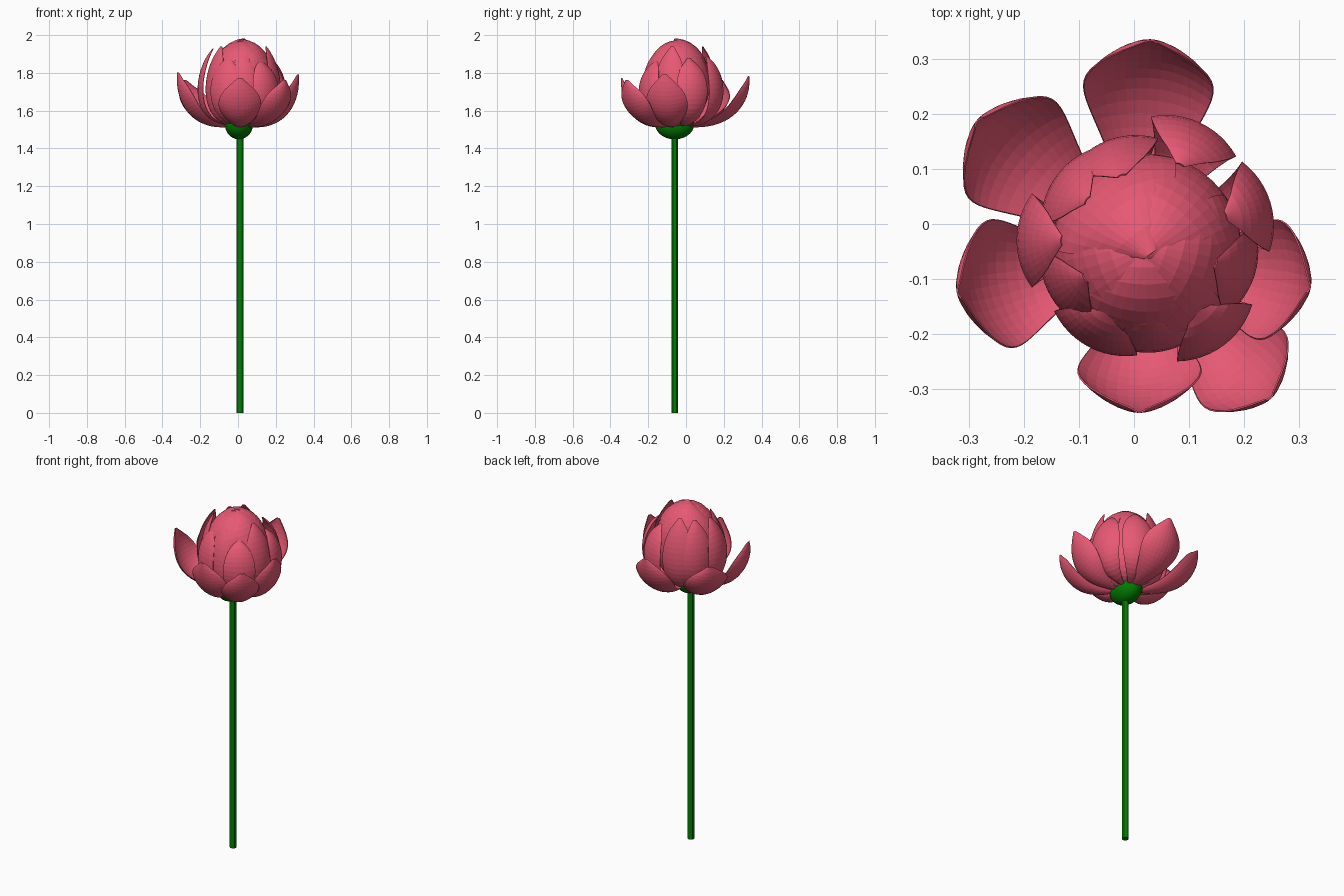
import bpy, bmesh, math
from mathutils import Vector, geometry

if "Cube" in bpy.data.objects:
    bpy.data.objects.remove(bpy.data.objects["Cube"])


def material(name, rgb):
    m = bpy.data.materials.new(name)
    m.use_nodes = True
    m.diffuse_color = (*rgb, 1)
    m.node_tree.nodes["Principled BSDF"].inputs["Base Color"].default_value = (*rgb, 1)
    return m


PINK = material("petal pink", (0.8, 0.1, 0.175))
GREEN = material("stem green", (0.0, 0.21, 0.0))


def petal(name, azimuth, centre, path, half_width, cup, fullness, rows=18, cols=12):
    """Sweep a cupped arc along a bezier in the (radius, height) plane."""
    a = math.radians(azimuth)
    out, side = Vector((math.cos(a), math.sin(a), 0)), Vector((-math.sin(a), math.cos(a), 0))
    p0, p1, p2, p3 = (Vector((r, z, 0)) for r, z in path)
    line = geometry.interpolate_bezier(p0, p1, p2, p3, rows + 1)
    line[-1] = line[-1] + (line[-1] - line[-2]).normalized() * 0.012
    cup = math.radians(cup)
    bm = bmesh.new()
    grid = []
    for i, p in enumerate(line):
        t = (line[min(i + 1, rows)] - line[max(i - 1, 0)]).normalized()
        inward = Vector((-t.y, t.x, 0))
        s = i / rows
        w = half_width * max(math.sin(math.pi * s ** fullness), 0.02) ** 0.6
        row = []
        for j in range(cols + 1):
            v = (2 * j / cols - 1) * cup
            q = p + inward * (w * (1 - math.cos(v)) / math.sin(cup))
            pos = out * q.x + side * (w * math.sin(v) / math.sin(cup))
            row.append(bm.verts.new((pos.x + centre[0], pos.y + centre[1], q.y)))
        grid.append(row)
    for i in range(rows):
        for j in range(cols):
            bm.faces.new((grid[i][j], grid[i][j + 1], grid[i + 1][j + 1], grid[i + 1][j]))
    mesh = bpy.data.meshes.new(name)
    bm.to_mesh(mesh)
    bm.free()
    mesh.materials.append(PINK)
    ob = bpy.data.objects.new(name, mesh)
    bpy.context.collection.objects.link(ob)
    mod = ob.modifiers.new("thickness", "SOLIDIFY")
    mod.thickness = 0.003
    mod.offset = 0


# Open outer petals: azimuth, reach, half width, tip height
OUTER = [(87, 0.395, 0.118, 1.77), (140, 0.385, 0.118, 1.75), (191, 0.337, 0.118, 1.79),
         (270, 0.282, 0.112, 1.76), (313, 0.35, 0.1, 1.75), (350, 0.315, 0.11, 1.78)]
for k, (az, reach, hw, tip) in enumerate(OUTER):
    path = [(0.03, 1.52), (reach * 0.7, 1.48), (reach * 1.02, 1.62), (reach, tip)]
    petal(f"outer_petal_{k + 1}", az, (0.01, -0.06), path, hw, 48, 1.5)

# Upright middle petals: azimuth, bulge radius, tip height
MIDDLE = [(17, 0.24, 1.87), (65, 0.238, 1.88), (110, 0.195, 1.93), (145, 0.2, 1.92),
          (180, 0.235, 1.92), (212, 0.2, 1.93), (242, 0.22, 1.88), (275, 0.205, 1.9),
          (307, 0.24, 1.86), (342, 0.21, 1.93)]
for k, (az, r, tip) in enumerate(MIDDLE):
    path = [(0.03, 1.52), (r * 1.2, 1.5), (r * 1.13, 1.8), (r * 0.68, tip)]
    petal(f"middle_petal_{k + 1}", az, (0.02, -0.03), path, 0.085, 36, 1.3)

# Closed inner petals forming the dome
for k in range(5):
    path = [(0.03, 1.53), (0.23, 1.54), (0.215, 1.97), (0.0, 1.968 + 0.003 * k)]
    petal(f"inner_petal_{k + 1}", 198 + 72 * k, (0.023, -0.045), path, 0.135, 50, 1.3)

# Tight heart of the bud
for k in range(3):
    path = [(0.02, 1.53), (0.18, 1.56), (0.18, 1.95), (0.0, 1.95)]
    petal(f"heart_petal_{k + 1}", 30 + 120 * k, (0.02, -0.04), path, 0.12, 60, 1.3)

# Green cup under the bloom
bpy.ops.mesh.primitive_uv_sphere_add(segments=24, ring_count=14, radius=1, location=(0.005, -0.06, 1.53))
cup = bpy.context.object
cup.name = "flower_cup"
cup.scale = (0.075, 0.104, 0.082)
bpy.ops.object.shade_smooth()
cup.data.materials.append(GREEN)

# Stem
bpy.ops.mesh.primitive_cylinder_add(vertices=12, radius=0.018, depth=1.5, location=(0.01, -0.06, 0.75))
stem = bpy.context.object
stem.name = "stem"
bpy.ops.object.shade_smooth_by_angle()
stem.data.materials.append(GREEN)
